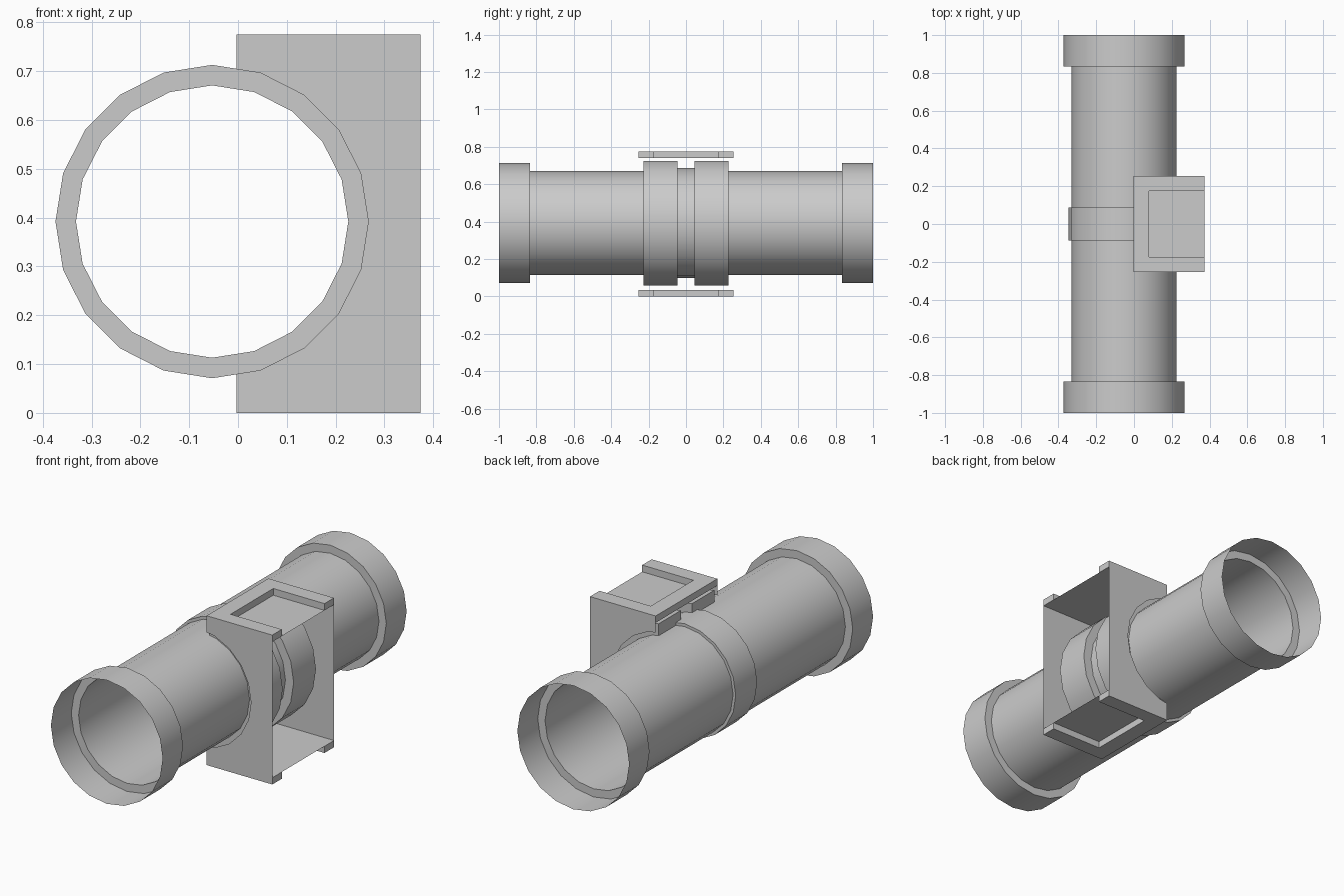
import bpy, bmesh
from math import cos, sin, pi

if "Cube" in bpy.data.objects:
    bpy.data.objects.remove(bpy.data.objects["Cube"])

CX, CZ = -0.053, 0.392      # pipe axis
N = 20                      # sides of every round part
X0, X1, W, H = -0.003, 0.374, 0.253, 0.775   # bracket extents
LIP = 0.035


def finish(name, bm, smooth=False, normals=True):
    if normals:
        bmesh.ops.recalc_face_normals(bm, faces=bm.faces)
    me = bpy.data.meshes.new(name)
    bm.to_mesh(me)
    bm.free()
    ob = bpy.data.objects.new(name, me)
    bpy.context.collection.objects.link(ob)
    if smooth:
        bpy.ops.object.select_all(action='DESELECT')
        ob.select_set(True)
        bpy.context.view_layer.objects.active = ob
        bpy.ops.object.shade_smooth_by_angle(angle=pi / 6)
    return ob


def circle(r):
    return [(CX + r * cos(2 * pi * i / N), CZ + r * sin(2 * pi * i / N)) for i in range(N)]


def half_arc(r):
    """Part of the circle right of X0, from bottom to top."""
    pts = [(CX + r * cos(2 * pi * i / N), CZ + r * sin(2 * pi * i / N)) for i in range(-4, 5)]
    t = (X0 - CX) / (r * cos(2 * pi * 4 / N))
    dz = r * (1 + t * (sin(2 * pi * 4 / N) - 1))
    return [(X0, CZ - dz)] + pts + [(X0, CZ + dz)]


def revolve(name, profile, outline, loop=False, closed=True):
    """Join the outlines of each (radius, y) profile point with quads."""
    bm = bmesh.new()
    rings = [[bm.verts.new((x, y, z)) for x, z in outline(r)] for r, y in profile]
    pairs = list(zip(rings, rings[1:])) + ([(rings[-1], rings[0])] if loop else [])
    n = len(rings[0])
    for a, b in pairs:
        for i in range(n if closed else n - 1):
            j = (i + 1) % n
            bm.faces.new((a[i], a[j], b[j], b[i]))
    if not closed:
        bm.faces.new([r[0] for r in rings])
        bm.faces.new([r[-1] for r in rings])
    return finish(name, bm, smooth=True)


# Thin-walled pipe with a wider socket at each end
revolve("pipe", [(0.321, -1), (0.321, -0.833), (0.279, -0.833),
                 (0.279, 0.833), (0.321, 0.833), (0.321, 1)], circle)

# Raised band round the middle
revolve("middle_band", [(0.279, -0.088), (0.294, -0.088), (0.294, 0.088), (0.279, 0.088)], circle)

# Two half collars inside the bracket
for s, side in ((-1, "front"), (1, "back")):
    revolve(side + "_half_collar",
            [(0.279, s * 0.228), (0.341, s * 0.228), (0.341, s * 0.045), (0.279, s * 0.045)],
            half_arc, loop=True, closed=False)

# Bracket side plates with a round cut-out for the pipe
for s, side in ((-1, "front"), (1, "back")):
    bm = bmesh.new()
    outline = [(X0, 0), (X1, 0), (X1, H), (X0, H)] + half_arc(0.305)[::-1]
    f = bm.faces.new([bm.verts.new((x, s * W, z)) for x, z in outline])
    f.normal_update()
    if f.normal.y * s < 0:
        f.normal_flip()
    finish(side + "_side_plate", bm, normals=False)

# Top and bottom trays: a U-shaped rim with a sunken floor, open at the right
RX, RW = 0.08, 0.175
for name, rim, floor in (("top_tray", H, H - LIP), ("bottom_tray", 0, LIP)):
    bm = bmesh.new()
    u = [(X0, -W), (X1, -W), (X1, -RW), (RX, -RW), (RX, RW), (X1, RW), (X1, W), (X0, W)]
    a = [bm.verts.new((x, y, rim)) for x, y in u]
    b = [bm.verts.new((x, y, floor)) for x, y in u]
    bm.faces.new(a)
    bm.faces.new(b[::-1])
    for i in range(8):
        j = (i + 1) % 8
        bm.faces.new((a[i], b[i], b[j], a[j]))
    bmesh.ops.recalc_face_normals(bm, faces=bm.faces)
    panel = [bm.verts.new((x, y, floor)) for x, y in u[2:6]]
    f = bm.faces.new(panel)
    f.normal_update()
    if f.normal.z * (rim - floor) < 0:
        f.normal_flip()
    finish(name, bm, normals=False)
